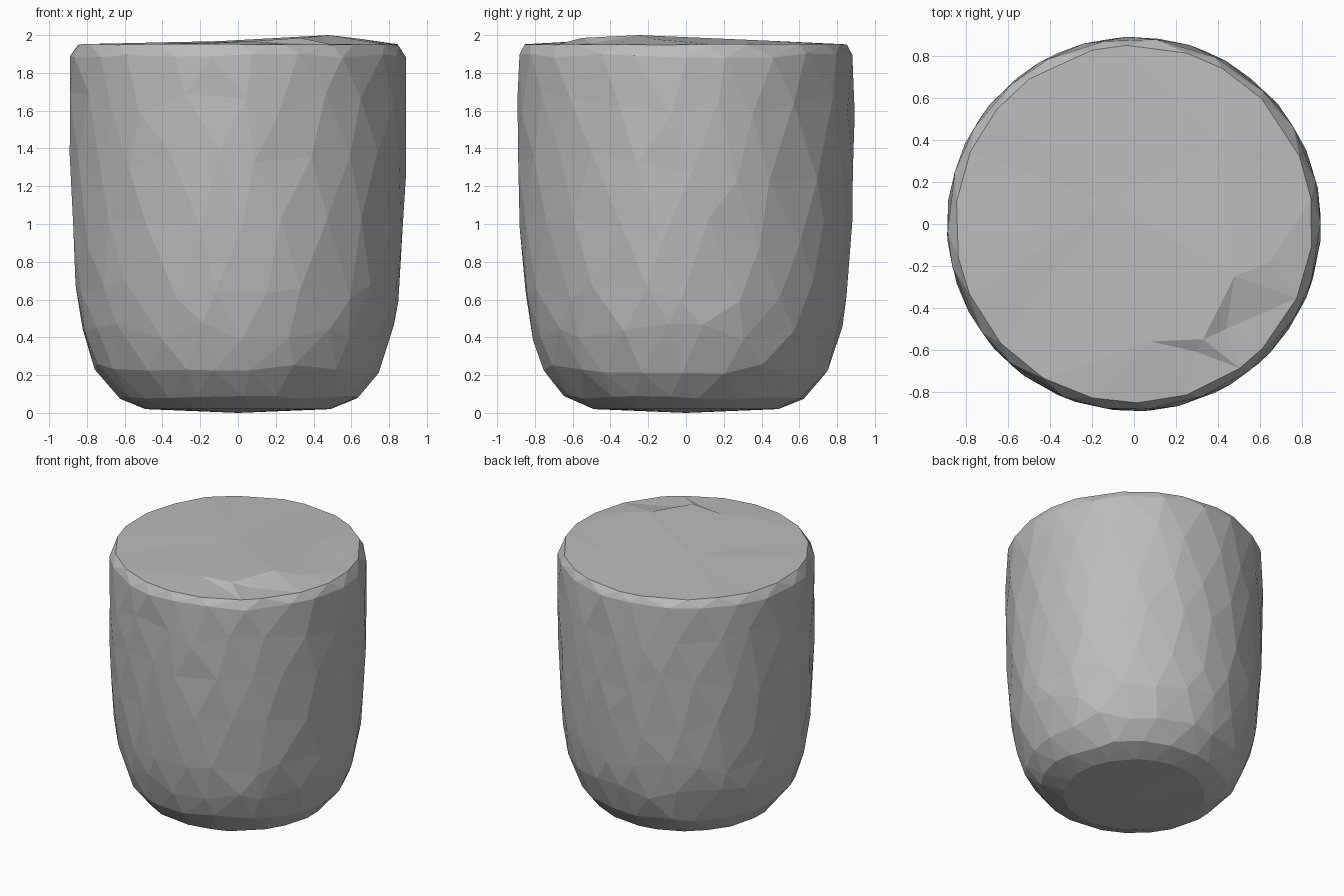
import bpy, bmesh, math, random
from mathutils import Vector
from mathutils.geometry import delaunay_2d_cdt

random.seed(4)
cube = bpy.data.objects.get("Cube")
if cube:
    bpy.data.objects.remove(cube, do_unlink=True)

grey = bpy.data.materials.new("stone grey")
grey.use_nodes = True
colour = (0.5, 0.5, 0.5, 1)
grey.diffuse_color = colour
grey.node_tree.nodes["Principled BSDF"].inputs["Base Color"].default_value = colour

# Side profile: radius, height, height wobble
SIDES = 22
PROFILE = [
    (0.49, 0.02, 0.0), (0.64, 0.08, 0.01), (0.76, 0.23, 0.03),
    (0.825, 0.43, 0.05), (0.86, 0.66, 0.07), (0.88, 0.96, 0.09),
    (0.892, 1.3, 0.1), (0.894, 1.62, 0.08), (0.89, 1.89, 0.012),
    (0.853, 1.95, 0.004),
]

bm = bmesh.new()


def radius_at(z):
    """Radius of the smooth side profile at height z."""
    for (r0, z0, _), (r1, z1, _) in zip(PROFILE, PROFILE[1:]):
        if z <= z1:
            return r0 + (r1 - r0) * max(0, z - z0) / (z1 - z0)
    return PROFILE[-1][0]


def ring(index, wobble):
    """Ring of points slid irregularly along the surface."""
    points = []
    for i in range(SIDES):
        a = math.tau * (i + 0.5 * (index % 2) + random.uniform(-0.22, 0.22)) / SIDES
        z = PROFILE[index][1] + random.uniform(-wobble, wobble)
        r = radius_at(z) if wobble > 0.005 else PROFILE[index][0]
        points.append(bm.verts.new((r * math.cos(a), r * math.sin(a), z)))
    return points


# Faceted wall
rings = [ring(k, p[2]) for k, p in enumerate(PROFILE)]
for k, (low, high) in enumerate(zip(rings, rings[1:])):
    for i in range(SIDES):
        j = (i + 1) % SIDES
        if k % 2 == 0:
            bm.faces.new((low[i], low[j], high[i]))
            bm.faces.new((low[j], high[j], high[i]))
        else:
            bm.faces.new((low[i], low[j], high[j]))
            bm.faces.new((low[i], high[j], high[i]))

# Underside, slightly domed
base = bm.verts.new((0, 0, 0))
for i in range(SIDES):
    bm.faces.new((base, rings[0][(i + 1) % SIDES], rings[0][i]))

# Lid with a low off-centre ridge
ridge = [(0.48, -0.25, 2.0), (0.33, -0.55, 1.985), (0.65, -0.18, 1.98),
         (0.44, -0.5, 1.955), (0.08, -0.56, 1.968), (0.3, -0.61, 1.955),
         (0.4, 0.4, 1.972), (-0.1, 0.1, 1.968)]
top = rings[-1] + [bm.verts.new(p) for p in ridge]
flat = [Vector(v.co.xy) for v in top]
edges = [(i, (i + 1) % SIDES) for i in range(SIDES)]
result = delaunay_2d_cdt(flat, edges, [], 1, 1e-6)
for tri in result[2]:
    bm.faces.new([top[result[3][i][0]] for i in tri])

bmesh.ops.recalc_face_normals(bm, faces=bm.faces)
mesh = bpy.data.meshes.new("stone_block")
bm.to_mesh(mesh)
bm.free()
mesh.materials.append(grey)
block = bpy.data.objects.new("stone_block", mesh)
bpy.context.scene.collection.objects.link(block)
